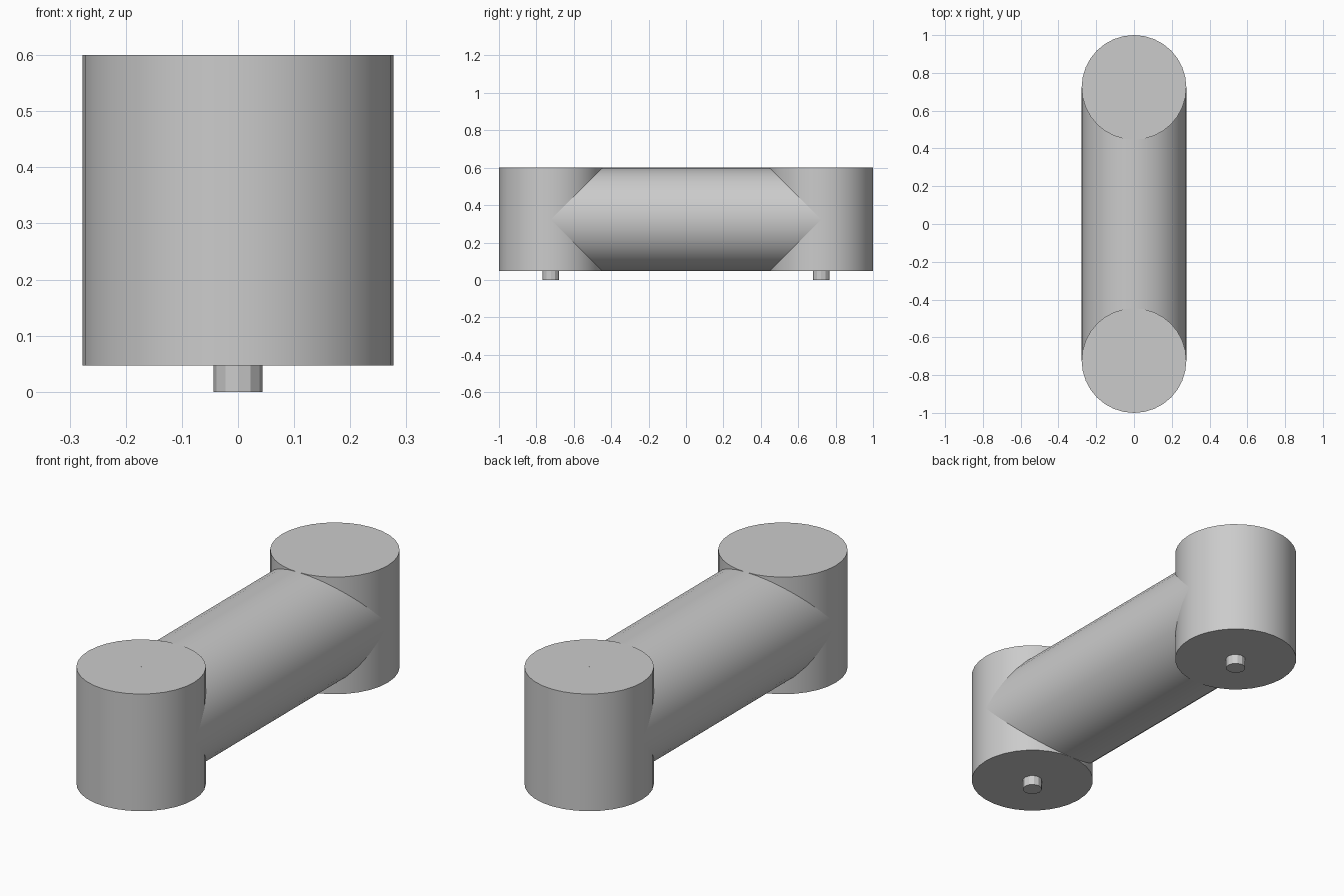
import bpy
import math

cube = bpy.data.objects.get("Cube")
if cube:
    bpy.data.objects.remove(cube, do_unlink=True)

RADIUS = 0.277      # posts and crossbar share one radius
BASE = 0.047        # underside of the body, above the pins
TOP = 0.6
POST_Y = 0.723
PIN_RADIUS = 0.044

grey = bpy.data.materials.new("plain_grey")
grey.use_nodes = True
colour = (0.6, 0.6, 0.6, 1)
grey.diffuse_color = colour
grey.node_tree.nodes["Principled BSDF"].inputs["Base Color"].default_value = colour


def cylinder(name, radius, depth, location, sides, rotation=(0, 0, 0), smooth=True):
    bpy.ops.mesh.primitive_cylinder_add(vertices=sides, radius=radius, depth=depth,
                                        location=location, rotation=rotation)
    obj = bpy.context.object
    obj.name = name
    obj.data.materials.append(grey)
    if smooth:
        bpy.ops.object.shade_smooth_by_angle(angle=math.radians(30))
    return obj


# Horizontal crossbar running between the two post centres
middle = (BASE + TOP) / 2
cylinder("crossbar", RADIUS, 2 * POST_Y, (0, 0, middle), 32, (math.pi / 2, 0, 0))

# Upright posts, each with a small locating pin underneath
for side, sign in (("front", -1), ("back", 1)):
    y = sign * POST_Y
    cylinder(side + "_post", RADIUS, TOP - BASE, (0, y, middle), 32)
    pin_height = BASE + 0.02
    cylinder(side + "_pin", PIN_RADIUS, pin_height, (0, y, pin_height / 2), 12, smooth=False)
